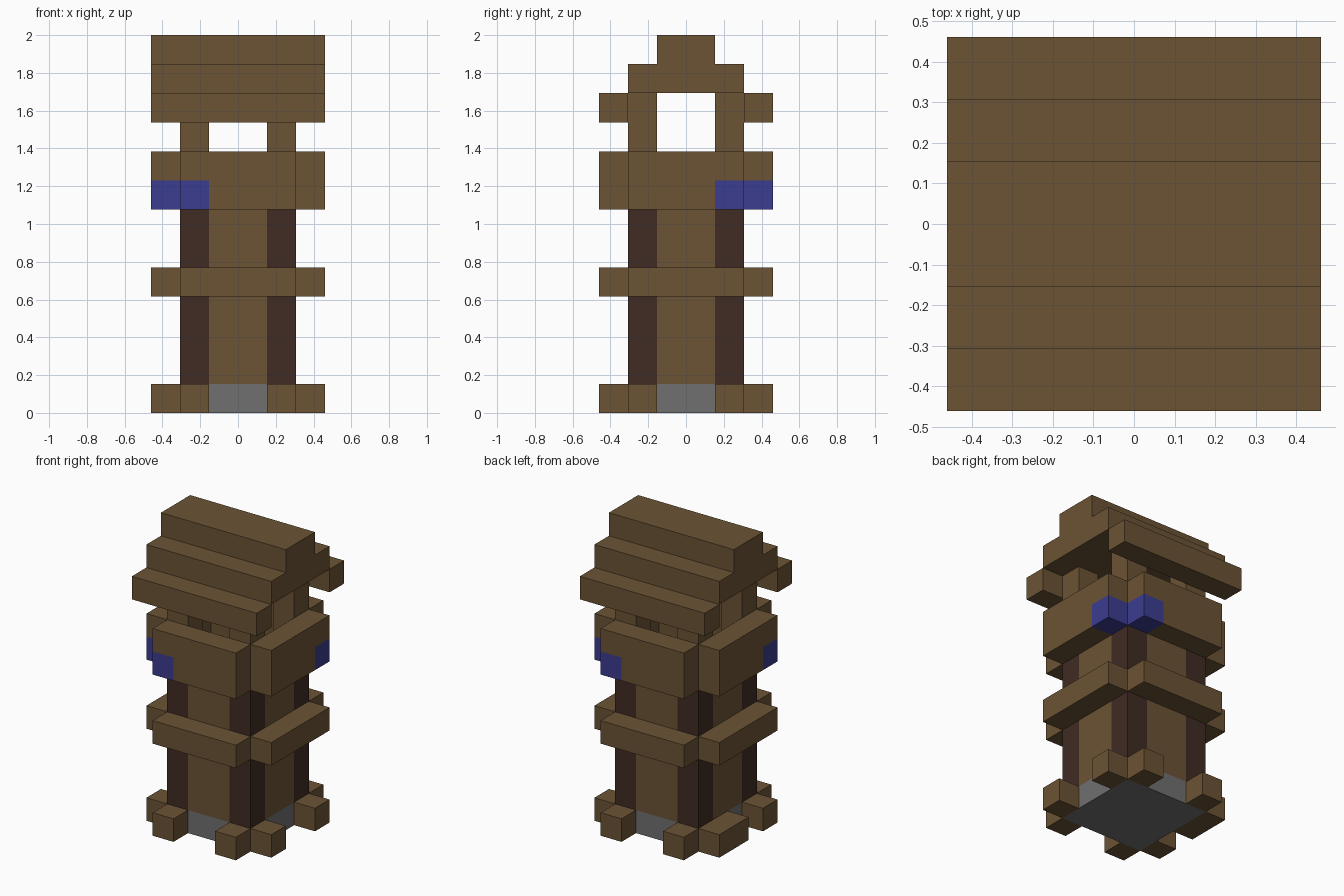
import bpy, bmesh
from mathutils import Vector, Matrix
from math import pi

U = 2 / 13  # one block

if "Cube" in bpy.data.objects:
    bpy.data.objects.remove(bpy.data.objects["Cube"])


def material(name, rgb):
    m = bpy.data.materials.new(name)
    m.use_nodes = True
    col = (*rgb, 1)
    m.diffuse_color = col
    m.node_tree.nodes["Principled BSDF"].inputs["Base Color"].default_value = col
    return m


WOOD = material("brown_wood", (0.147, 0.087, 0.035))
DARK = material("dark_wood", (0.051, 0.025, 0.017))
STONE = material("grey_stone", (0.162, 0.162, 0.162))
BLUE = material("blue_cloth", (0.045, 0.045, 0.283))

# Where profile coordinates (a, b) and depth (c) go on x, y, z
PLANES = {
    "x": lambda a, b, c: (c, a, b),
    "y": lambda a, b, c: (a, c, b),
    "z": lambda a, b, c: (a, b, c),
}


def prism(name, profile, axis, lo, hi, mat, turns=(0,)):
    """Extrude a block-unit profile along an axis, repeated at half turns about z."""
    bm = bmesh.new()
    place = PLANES[axis]
    for turn in turns:
        rot = Matrix.Rotation(turn * pi, 3, "Z")
        verts = [bm.verts.new(rot @ Vector(place(a, b, lo)) * U) for a, b in profile]
        face = bm.faces.new(verts)
        new = bmesh.ops.extrude_face_region(bm, geom=[face], use_keep_orig=True)["geom"]
        shift = rot @ Vector(place(0, 0, hi - lo)) * U
        moved = [v for v in new if isinstance(v, bmesh.types.BMVert)]
        bmesh.ops.translate(bm, verts=moved, vec=shift)
    bmesh.ops.recalc_face_normals(bm, faces=bm.faces)
    mesh = bpy.data.meshes.new(name)
    bm.to_mesh(mesh)
    bm.free()
    mesh.materials.append(mat)
    obj = bpy.data.objects.new(name, mesh)
    bpy.context.scene.collection.objects.link(obj)
    return obj


def box(name, x, y, z, mat, turns=(0,)):
    rect = [(x[0], y[0]), (x[1], y[0]), (x[1], y[1]), (x[0], y[1])]
    return prism(name, rect, "z", z[0], z[1], mat, turns)


BOTH = (0, 1)

# Stone base and plus-shaped tower core
box("stone_base", (-2, 2), (-2, 2), (0, 1), STONE)
plus = [(-1, -2), (1, -2), (1, -1), (2, -1), (2, 1), (1, 1),
        (1, 2), (-1, 2), (-1, 1), (-2, 1), (-2, -1), (-1, -1)]
prism("tower_core", plus, "z", 1, 7, WOOD)

# Dark corner columns, roof posts and paired feet at each corner
for sx, sname in ((-1, "right"), (1, "left")):
    for sy, fname in ((-1, "front"), (1, "back")):
        tag = fname + "_" + sname
        near_x, far_x = sorted((sx, 2 * sx)), sorted((2 * sx, 3 * sx))
        near_y, far_y = sorted((sy, 2 * sy)), sorted((2 * sy, 3 * sy))
        box("corner_column_" + tag, near_x, near_y, (1, 7), DARK)
        box("roof_post_" + tag, near_x, near_y, (7, 11), WOOD)
        box("end_foot_" + tag, near_x, far_y, (0, 1), WOOD)
        # One side foot is two blocks long
        side_y = (0, 2) if (sx, sy) == (-1, 1) else near_y
        box("side_foot_" + tag, far_x, side_y, (0, 1), WOOD)

# Middle belt
box("belt_front_back", (-2, 2), (-3, -2), (4, 5), WOOD, BOTH)
box("belt_sides", (-3, -2), (-2, 2), (4, 5), WOOD, BOTH)

# Parapet walls, notched for the blue corner blocks
notched = [(-1, 7), (2, 7), (2, 9), (-2, 9), (-2, 8), (-1, 8)]
prism("parapet_front_back", notched, "y", -3, -2, WOOD, BOTH)
prism("parapet_sides", notched, "x", -3, -2, WOOD, BOTH)
box("blue_block_front_back", (-2, -1), (-3, -2), (7, 8), BLUE, BOTH)
box("blue_block_sides", (-3, -2), (-2, -1), (7, 8), BLUE, BOTH)

# Stepped roof
box("roof_eaves", (-3, 3), (-3, -2), (10, 11), WOOD, BOTH)
steps = [(-2, 11), (2, 11), (2, 12), (1, 12), (1, 13), (-1, 13), (-1, 12), (-2, 12)]
prism("roof_ridge", steps, "x", -3, 3, WOOD)
